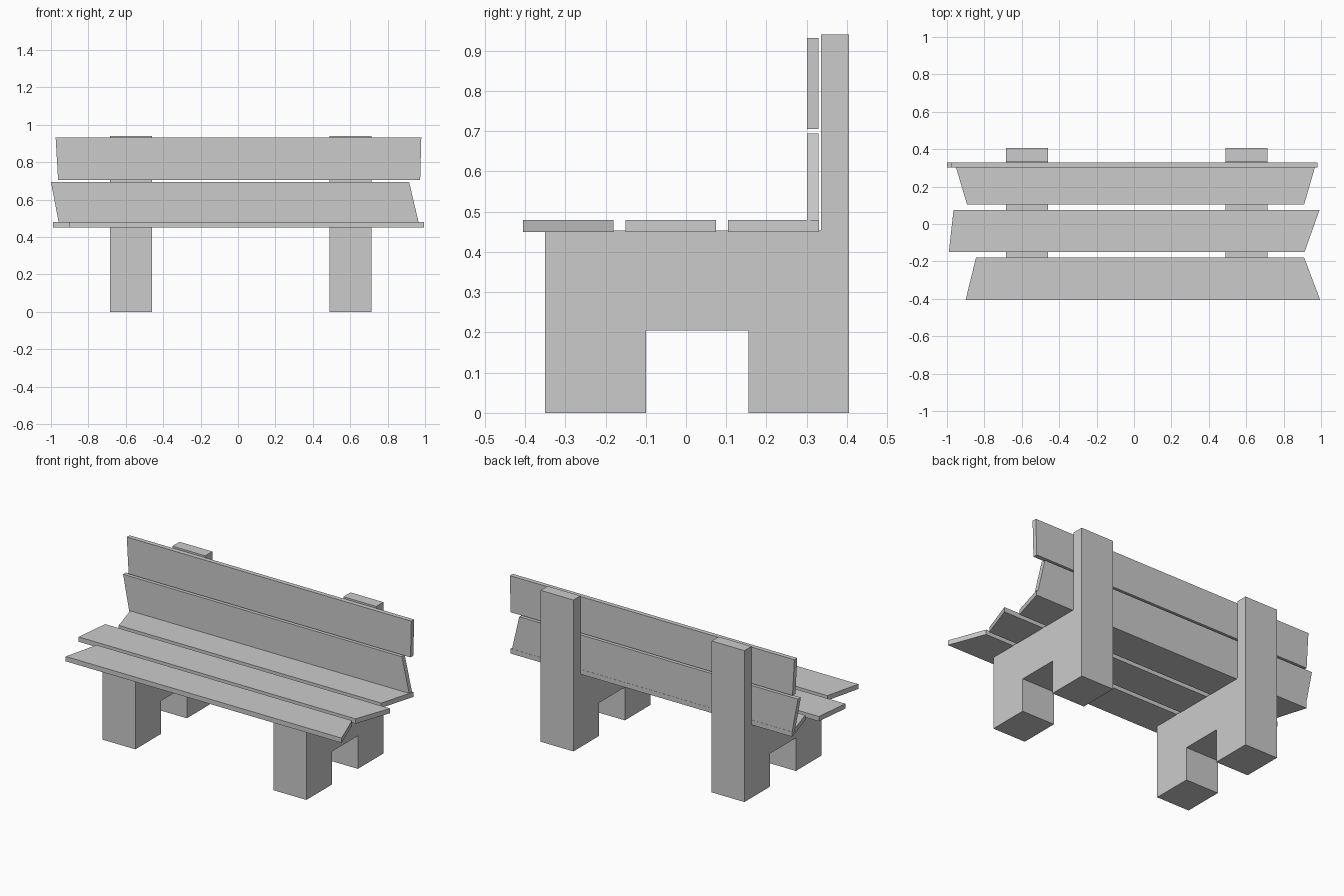
import bpy
import bmesh
from mathutils import Vector

cube = bpy.data.objects.get("Cube")
if cube:
    bpy.data.objects.remove(cube, do_unlink=True)

# One plain grey for the whole bench
grey = bpy.data.materials.new("plain grey")
grey.use_nodes = True
colour = (0.6, 0.6, 0.6, 1)
grey.diffuse_color = colour
grey.node_tree.nodes["Principled BSDF"].inputs["Base Color"].default_value = colour


def extrude_outline(name, points, direction):
    """Make a closed solid by sweeping a flat outline along a direction."""
    bm = bmesh.new()
    face = bm.faces.new([bm.verts.new(p) for p in points])
    swept = bmesh.ops.extrude_face_region(bm, geom=[face])
    verts = [g for g in swept["geom"] if isinstance(g, bmesh.types.BMVert)]
    bmesh.ops.translate(bm, verts=verts, vec=Vector(direction))
    bmesh.ops.recalc_face_normals(bm, faces=bm.faces)
    mesh = bpy.data.meshes.new(name)
    bm.to_mesh(mesh)
    bm.free()
    mesh.materials.append(grey)
    obj = bpy.data.objects.new(name, mesh)
    bpy.context.collection.objects.link(obj)
    return obj


# Supports: legs, seat bearer and back post in one side profile (y, z)
profile = [(-0.35, 0), (-0.1, 0), (-0.1, 0.205), (0.155, 0.205), (0.155, 0),
           (0.405, 0), (0.405, 0.94), (0.335, 0.94), (0.335, 0.453), (-0.35, 0.453)]
for name, x in (("right_support", -0.685), ("left_support", 0.49)):
    extrude_outline(name, [(x, y, z) for y, z in profile], (0.225, 0, 0))

# Seat planks with slanted ends: front y, back y, front x pair, back x pair
seat = {
    "front_seat_plank": (-0.405, -0.18, (-0.9, 0.995), (-0.845, 0.91)),
    "middle_seat_plank": (-0.15, 0.075, (-0.99, 0.912), (-0.965, 0.992)),
    "rear_seat_plank": (0.105, 0.33, (-0.893, 0.91), (-0.96, 0.975)),
}
for name, (y0, y1, (a, b), (c, d)) in seat.items():
    extrude_outline(name, [(a, y0, 0.45), (b, y0, 0.45), (d, y1, 0.45), (c, y1, 0.45)],
                    (0, 0, 0.03))

# Back planks with slanted ends: low z, high z, low x pair, high x pair
back = {
    "lower_back_plank": (0.468, 0.694, (-0.957, 0.968), (-1.0, 0.915)),
    "upper_back_plank": (0.706, 0.932, (-0.962, 0.974), (-0.975, 0.98)),
}
for name, (z0, z1, (a, b), (c, d)) in back.items():
    extrude_outline(name, [(a, 0.301, z0), (b, 0.301, z0), (d, 0.301, z1), (c, 0.301, z1)],
                    (0, 0.028, 0))
